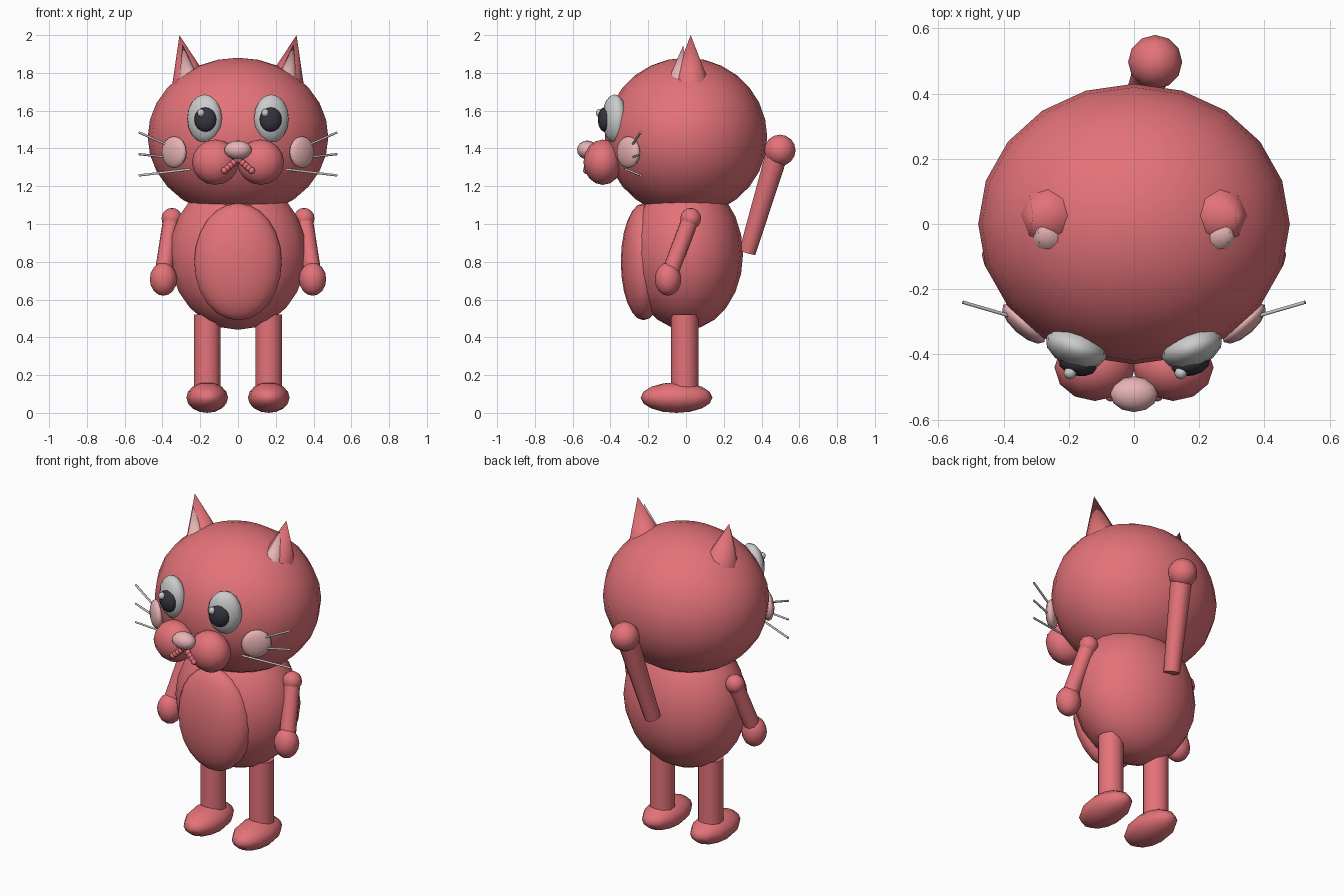
import bpy
from math import radians
from mathutils import Vector

if "Cube" in bpy.data.objects:
    bpy.data.objects.remove(bpy.data.objects["Cube"])


def material(name, rgb):
    m = bpy.data.materials.new(name)
    m.diffuse_color = (*rgb, 1)
    m.use_nodes = True
    m.node_tree.nodes["Principled BSDF"].inputs["Base Color"].default_value = m.diffuse_color
    return m


RED = material("red", (0.77, 0.17, 0.19))
PINK = material("pink", (0.80, 0.45, 0.46))
DARK = material("dark", (0.035, 0.035, 0.05))


def finish(name, mat):
    o = bpy.context.object
    o.name = name
    if mat:
        o.data.materials.append(mat)
    bpy.ops.object.shade_smooth_by_angle(angle=radians(60))
    return o


def ball(name, loc, size, mat=RED, yaw=0, seg=12, rings=8):
    """Ellipsoid with half-axes `size`, turned about z by `yaw` degrees."""
    bpy.ops.mesh.primitive_uv_sphere_add(segments=seg, ring_count=rings, location=loc,
                                         rotation=(0, 0, radians(yaw)))
    bpy.context.object.scale = size
    return finish(name, mat)


def rod(name, a, b, r1, r2, mat=RED, sides=10):
    """Cylinder or cone running from a to b."""
    a, b = Vector(a), Vector(b)
    bpy.ops.mesh.primitive_cone_add(vertices=sides, radius1=r1, radius2=r2,
                                    depth=(b - a).length, location=(a + b) / 2)
    bpy.context.object.rotation_euler = (b - a).to_track_quat('Z', 'Y').to_euler()
    return finish(name, mat)


# Head, body and belly
ball("head", (0, 0, 1.46), (0.478, 0.43, 0.42), seg=20, rings=14)
ball("body", (0, 0, 0.84), (0.367, 0.302, 0.40), seg=18, rings=12)
ball("belly", (0, -0.225, 0.80), (0.235, 0.12, 0.31), seg=18, rings=12)

# Nose
ball("nose", (0, -0.522, 1.392), (0.073, 0.055, 0.05), PINK)

# Tail with a round tip
rod("tail", (0, 0.325, 0.85), (0.062, 0.487, 1.39), 0.046, 0.062)
ball("tail_tip", (0.065, 0.497, 1.39), (0.083, 0.083, 0.083))

for side, s in (("left", 1), ("right", -1)):
    # Ears with pink inner cones
    rod(f"ear_{side}", (s * 0.25, 0.025, 1.73), (s * 0.31, 0.025, 2.0), 0.105, 0, sides=8)
    rod(f"inner_ear_{side}", (s * 0.255, -0.04, 1.74), (s * 0.293, -0.015, 1.945),
        0.062, 0, PINK, sides=8)

    # Eyes, pupils and highlights
    ball(f"eye_{side}", (s * 0.177, -0.378, 1.558), (0.098, 0.062, 0.128), None, s * 20)
    ball(f"pupil_{side}", (s * 0.173, -0.43, 1.553), (0.06, 0.036, 0.065), DARK, s * 12)
    ball(f"eye_highlight_{side}", (s * 0.17 - 0.026, -0.457, 1.588), (0.02, 0.02, 0.022),
         None, seg=8, rings=6)

    # Muzzle, cheeks and mouth beads
    ball(f"muzzle_{side}", (s * 0.12, -0.44, 1.327), (0.124, 0.103, 0.12))
    ball(f"cheek_{side}", (s * 0.338, -0.305, 1.38), (0.085, 0.035, 0.084), PINK, s * 42)
    for i in range(5):
        t = i / 4
        ball(f"mouth_{side}_{i + 1}",
             (s * (0.008 + 0.064 * t), -0.515 - 0.012 * t, 1.338 - 0.055 * t),
             (0.018, 0.018, 0.018), seg=8, rings=6)

    # Whiskers
    for i, (z0, z1) in enumerate(((1.365, 1.485), (1.34, 1.37), (1.29, 1.257))):
        rod(f"whisker_{side}_{i + 1}", (s * 0.25, -0.32, z0), (s * 0.525, -0.24, z1),
            0.006, 0.006, None, sides=6)

    # Arms
    shoulder, wrist = (s * 0.35, 0.025, 1.03), (s * 0.395, -0.085, 0.74)
    ball(f"shoulder_{side}", shoulder, (0.055, 0.055, 0.055))
    rod(f"arm_{side}", shoulder, wrist, 0.046, 0.046)
    ball(f"hand_{side}", (s * 0.395, -0.095, 0.708), (0.072, 0.07, 0.088))

    # Legs and feet
    rod(f"leg_{side}", (s * 0.163, -0.007, 0.08), (s * 0.163, -0.007, 0.52), 0.073, 0.073)
    ball(f"foot_{side}", (s * 0.163, -0.05, 0.081), (0.11, 0.19, 0.081))
